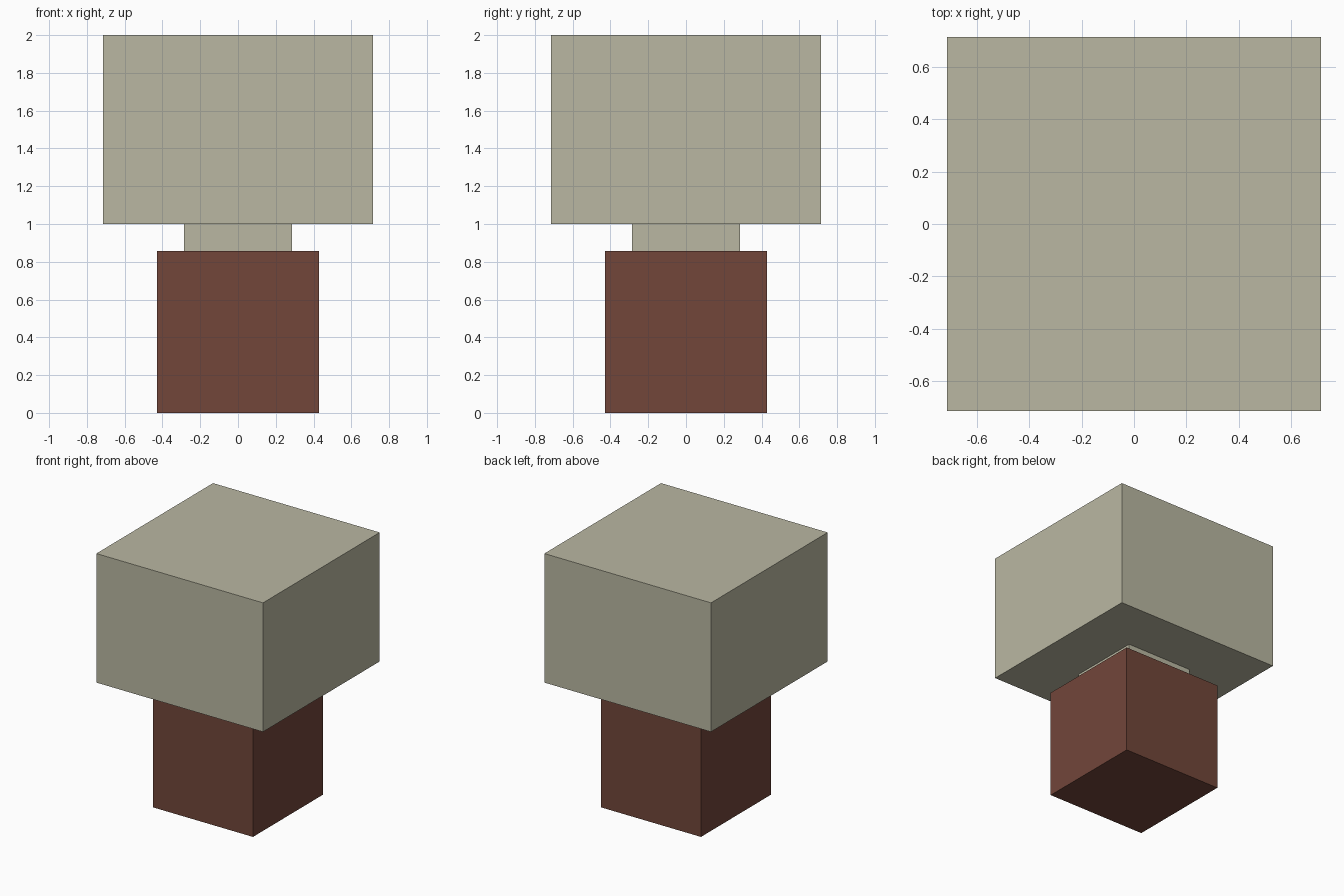
import bpy

cube = bpy.data.objects.get("Cube")
if cube:
    bpy.data.objects.remove(cube, do_unlink=True)


def make_material(name, rgb):
    mat = bpy.data.materials.new(name)
    mat.use_nodes = True
    colour = (*rgb, 1.0)
    mat.diffuse_color = colour
    bsdf = next(n for n in mat.node_tree.nodes if n.type == 'BSDF_PRINCIPLED')
    bsdf.inputs["Base Color"].default_value = colour
    return mat


def make_block(name, width, bottom, top, mat):
    bpy.ops.mesh.primitive_cube_add(size=1, location=(0, 0, (bottom + top) / 2))
    obj = bpy.context.object
    obj.name = name
    obj.scale = (width, width, top - bottom)
    bpy.ops.object.transform_apply(location=False, rotation=False, scale=True)
    obj.data.materials.append(mat)
    return obj


stone = make_material("pale_stone", (0.49, 0.477, 0.361))
brown = make_material("red_brown", (0.168, 0.061, 0.042))

# Square base, narrow neck and wide cap, stacked
make_block("base", 0.857, 0.0, 0.857, brown)
make_block("neck", 0.571, 0.857, 1.0, stone)
make_block("cap", 1.429, 1.0, 2.0, stone)
